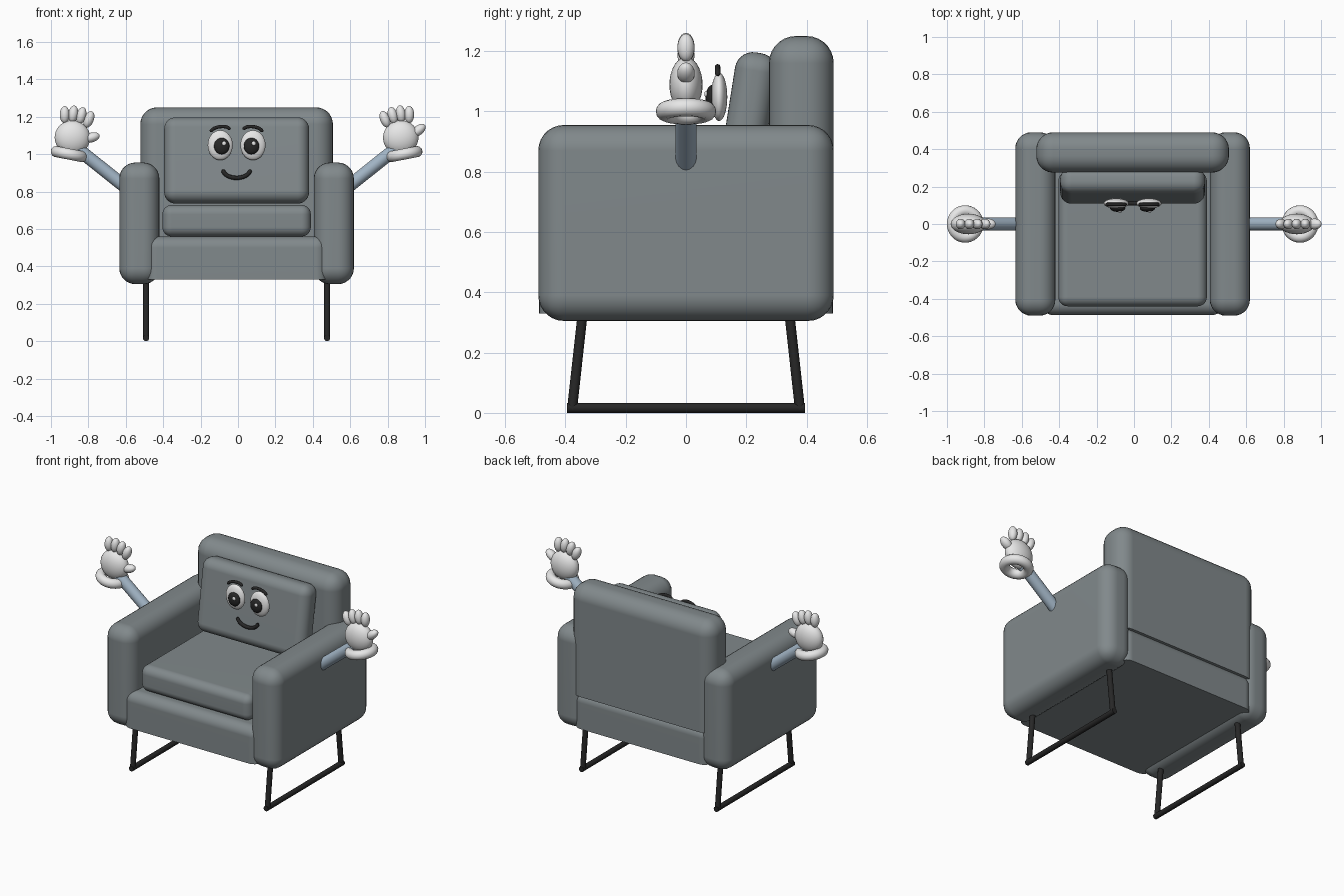
import bpy
import bmesh
from math import sin, cos, pi, radians
from mathutils import Vector, Matrix

old = bpy.data.objects.get("Cube")
if old:
    bpy.data.objects.remove(old, do_unlink=True)

CX = -0.0075  # middle of the chair body


def material(name, rgb, rough=0.6):
    m = bpy.data.materials.new(name)
    m.use_nodes = True
    m.diffuse_color = (*rgb, 1)
    node = m.node_tree.nodes["Principled BSDF"]
    node.inputs["Base Color"].default_value = (*rgb, 1)
    node.inputs["Roughness"].default_value = rough
    return m


FABRIC = material("grey_fabric", (0.22, 0.25, 0.26))
SLEEVE = material("pale_blue", (0.36, 0.46, 0.56))
WHITE = material("soft_white", (0.8, 0.8, 0.8))
BLACK = material("black", (0.02, 0.02, 0.02))


def add(name, bm, mat, matrix=None, angle=40):
    mesh = bpy.data.meshes.new(name)
    bm.to_mesh(mesh)
    bm.free()
    ob = bpy.data.objects.new(name, mesh)
    bpy.context.collection.objects.link(ob)
    mesh.materials.append(mat)
    if matrix is not None:
        ob.matrix_world = matrix
    bpy.ops.object.select_all(action='DESELECT')
    ob.select_set(True)
    bpy.context.view_layer.objects.active = ob
    bpy.ops.object.shade_smooth_by_angle(angle=radians(angle))
    return ob


def cushion(name, xs, ys, zs, radius, tilt=0, sharp_bottom=False):
    """Rounded upholstery block between the given limits."""
    lo, hi = Vector((xs[0], ys[0], zs[0])), Vector((xs[1], ys[1], zs[1]))
    bm = bmesh.new()
    bmesh.ops.create_cube(bm, size=1, matrix=Matrix.Diagonal((*(hi - lo), 1)))
    edges = [e for e in bm.edges
             if not (sharp_bottom and all(v.co.z < 0 for v in e.verts))]
    bmesh.ops.bevel(bm, geom=edges, offset=radius, segments=7,
                    profile=0.5, affect='EDGES', clamp_overlap=True)
    mat = Matrix.Translation((lo + hi) / 2) @ Matrix.Rotation(tilt, 4, 'X')
    ob = add(name, bm, FABRIC, mat)
    ob.modifiers.new("even_shading", 'WEIGHTED_NORMAL').keep_sharp = True


def ball(name, centre, size, mat, frame=Matrix(), turn=0):
    bm = bmesh.new()
    bmesh.ops.create_uvsphere(bm, u_segments=28, v_segments=16, radius=1,
                              matrix=Matrix.Diagonal((*size, 1)))
    place = frame @ Matrix.Translation(centre) @ Matrix.Rotation(turn, 4, 'Y')
    return add(name, bm, mat, place)


def rod(name, a, b, radius, mat):
    a, b = Vector(a), Vector(b)
    bm = bmesh.new()
    bmesh.ops.create_cone(bm, cap_ends=True, segments=24, radius1=radius,
                          radius2=radius, depth=(b - a).length)
    turn = (b - a).to_track_quat('Z', 'Y').to_matrix().to_4x4()
    return add(name, bm, mat, Matrix.Translation((a + b) / 2) @ turn)


def ring(name, major, minor, mat, frame, n=36, k=14):
    bm = bmesh.new()
    rows = []
    for i in range(n):
        a = 2 * pi * i / n
        row = []
        for j in range(k):
            b = 2 * pi * j / k
            r = major + minor * cos(b)
            row.append(bm.verts.new((r * cos(a), r * sin(a), minor * sin(b))))
        rows.append(row)
    for i in range(n):
        p, q = rows[i], rows[(i + 1) % n]
        for j in range(k):
            m = (j + 1) % k
            bm.faces.new((p[j], q[j], q[m], p[m]))
    return add(name, bm, mat, frame)


def stroke(name, points, radius):
    """Thin round line through the points, with rounded ends."""
    cu = bpy.data.curves.new(name, 'CURVE')
    cu.dimensions = '3D'
    cu.bevel_depth = radius
    cu.bevel_resolution = 4
    cu.use_fill_caps = True
    sp = cu.splines.new('POLY')
    sp.points.add(len(points) - 1)
    last = len(points) - 1
    for i, (pt, co) in enumerate(zip(sp.points, points)):
        pt.co = (*co, 1)
        pt.radius = 0.45 if i in (0, last) else 1
    cu.materials.append(BLACK)
    ob = bpy.data.objects.new(name, cu)
    bpy.context.collection.objects.link(ob)


# Upholstered body
cushion("seat_base", (CX - 0.485, CX + 0.485), (-0.487, 0.487),
        (0.33, 0.56), 0.06, sharp_bottom=True)
cushion("backrest", (CX - 0.515, CX + 0.515), (0.275, 0.49),
        (0.54, 1.25), 0.09, sharp_bottom=True)
cushion("seat_cushion", (CX - 0.397, CX + 0.397), (-0.44, 0.28),
        (0.56, 0.728), 0.05)
cushion("back_pillow", (CX - 0.387, CX + 0.387), (0.135, 0.275),
        (0.735, 1.197), 0.06, tilt=radians(-9))

for s, side in ((1, "left"), (-1, "right")):
    # Armrest
    inner, outer = CX + s * 0.413, CX + s * 0.627
    cushion(side + "_armrest", sorted((inner, outer)), (-0.49, 0.49),
            (0.305, 0.955), 0.085)

    # Sled leg: two splayed posts and a floor bar
    lx = CX + s * 0.484
    for t, end in ((-1, "front"), (1, "back")):
        rod(f"{side}_{end}_leg", (lx, t * 0.378, 0.012),
            (lx, t * 0.335, 0.4), 0.0165, BLACK)
    rod(side + "_floor_bar", (lx, -0.394, 0.0165), (lx, 0.394, 0.0165),
        0.0165, BLACK)

    # Arm, cuff and hand; both hands share one shape and lean inward
    rod(side + "_arm", (CX + s * 0.56, 0, 0.797),
        (CX + s * 0.855, 0, 1.032), 0.035, SLEEVE)
    hand = (Matrix.Translation((CX + s * 0.895, 0, 1.0))
            @ Matrix.Rotation(radians(-11 * s), 4, 'Y'))
    ring(side + "_cuff", 0.07, 0.03, WHITE, hand)
    ball(side + "_palm", (0, 0, 0.09), (0.095, 0.055, 0.092), WHITE, hand)
    for i in range(4):
        u = i - 1.5
        ball(f"{side}_finger_{i + 1}", (0.002 + u * 0.044, 0, 0.216 - u * u * 0.006),
             (0.026, 0.028, 0.046), WHITE, hand, radians(u * 7))
    ball(side + "_thumb", (0.1, 0, 0.11), (0.026, 0.029, 0.045),
         WHITE, hand, radians(62))

    # Eye with pupil and glint
    ex = CX + s * 0.0875
    ball(side + "_eye", (ex, 0.11, 1.048), (0.067, 0.027, 0.08), WHITE)
    px = ex - s * 0.008
    ball(side + "_pupil", (px, 0.085, 1.043), (0.041, 0.02, 0.044), BLACK)
    ball(side + "_glint", (px + 0.012, 0.067, 1.057), (0.011, 0.006, 0.011), WHITE)

    # Eyebrow
    arc = [pi * i / 14 for i in range(15)]
    stroke(side + "_eyebrow",
           [(ex + s * 0.05 * cos(a), 0.105, 1.124 - 0.006 * cos(a) + 0.023 * sin(a))
            for a in arc], 0.009)

# Smiling mouth
stroke("mouth", [(CX - 0.073 * cos(a), 0.11, 0.918 - 0.045 * sin(a))
                 for a in arc], 0.011)
